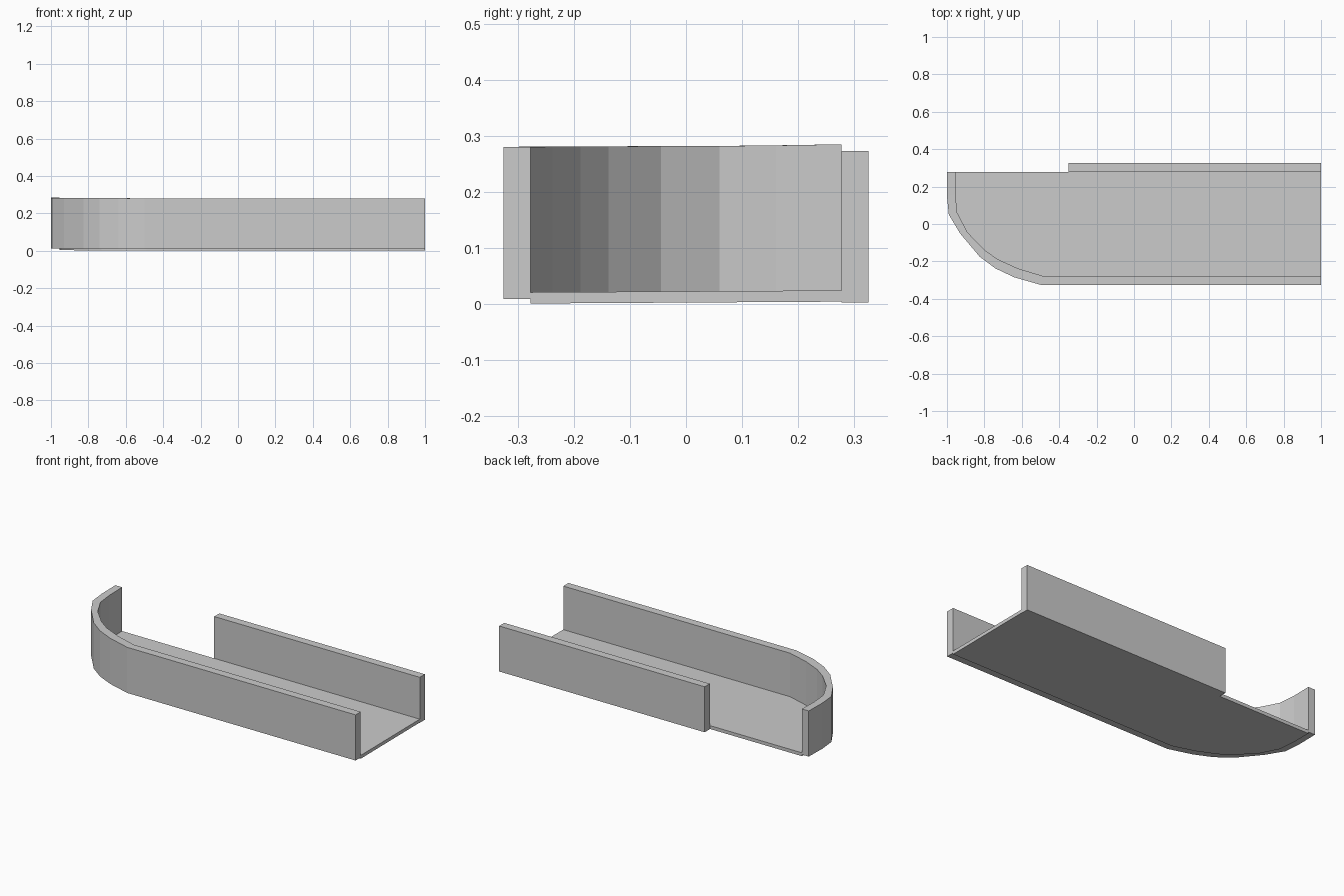
import bpy, bmesh

if "Cube" in bpy.data.objects:
    bpy.data.objects.remove(bpy.data.objects["Cube"])


def make_object(name, bm):
    bmesh.ops.recalc_face_normals(bm, faces=bm.faces[:])
    mesh = bpy.data.meshes.new(name)
    bm.to_mesh(mesh)
    bm.free()
    obj = bpy.data.objects.new(name, mesh)
    bpy.context.collection.objects.link(obj)
    return obj


def box(name, lo, hi):
    bm = bmesh.new()
    bmesh.ops.create_cube(bm, size=1)
    for v in bm.verts:
        v.co = [(a + b) / 2 + c * (b - a) for a, b, c in zip(lo, hi, v.co)]
    return make_object(name, bm)


# Plan of the long wall, rounding into the closed end: outer and inner edge
outer = [(1, -.325), (-.5, -.325), (-.64, -.285), (-.74, -.238), (-.825, -.175),
         (-.93, -.05), (-.99, .05), (-1, .15), (-1, .277)]
inner = [(1, -.277), (-.49, -.277), (-.62, -.238), (-.73, -.188), (-.80, -.138),
         (-.89, -.045), (-.945, .06), (-.955, .16), (-.955, .277)]
lift = [0, 0, .001, .001, .001, .002, .002, .003, .005]

# Curved wall: rectangular section swept along the plan
bm = bmesh.new()
rings = []
for o, i, h in zip(outer, inner, lift):
    b, t = .009 + h, .28 + h
    rings.append([bm.verts.new(p) for p in ((*o, b), (*i, b), (*i, t), (*o, t))])
for r, s in zip(rings, rings[1:]):
    for k in range(4):
        n = (k + 1) % 4
        bm.faces.new((r[k], r[n], s[n], s[k]))
bm.faces.new(rings[0])
bm.faces.new(rings[-1])
make_object("curved_wall", bm)

# Floor: thin, slightly tilted slab following the inside of the wall
bm = bmesh.new()
plan = inner + [(1, .277)]
base = bm.faces.new([bm.verts.new((x, y, .003 + .006 * y)) for x, y in plan])
new = bmesh.ops.extrude_face_region(bm, geom=[base])["geom"]
bmesh.ops.translate(bm, vec=(0, 0, .02),
                    verts=[g for g in new if isinstance(g, bmesh.types.BMVert)])
# Keep the underside closed
bm.verts.ensure_lookup_table()
if not any(f.normal.z != 0 and max(v.co.z for v in f.verts) < .01 for f in bm.faces):
    bm.faces.new(bm.verts[:len(plan)])
make_object("floor", bm)

# Short straight wall opposite, leaving a side opening
box("straight_wall", (-.35, .277, .003), (1, .325, .273))
